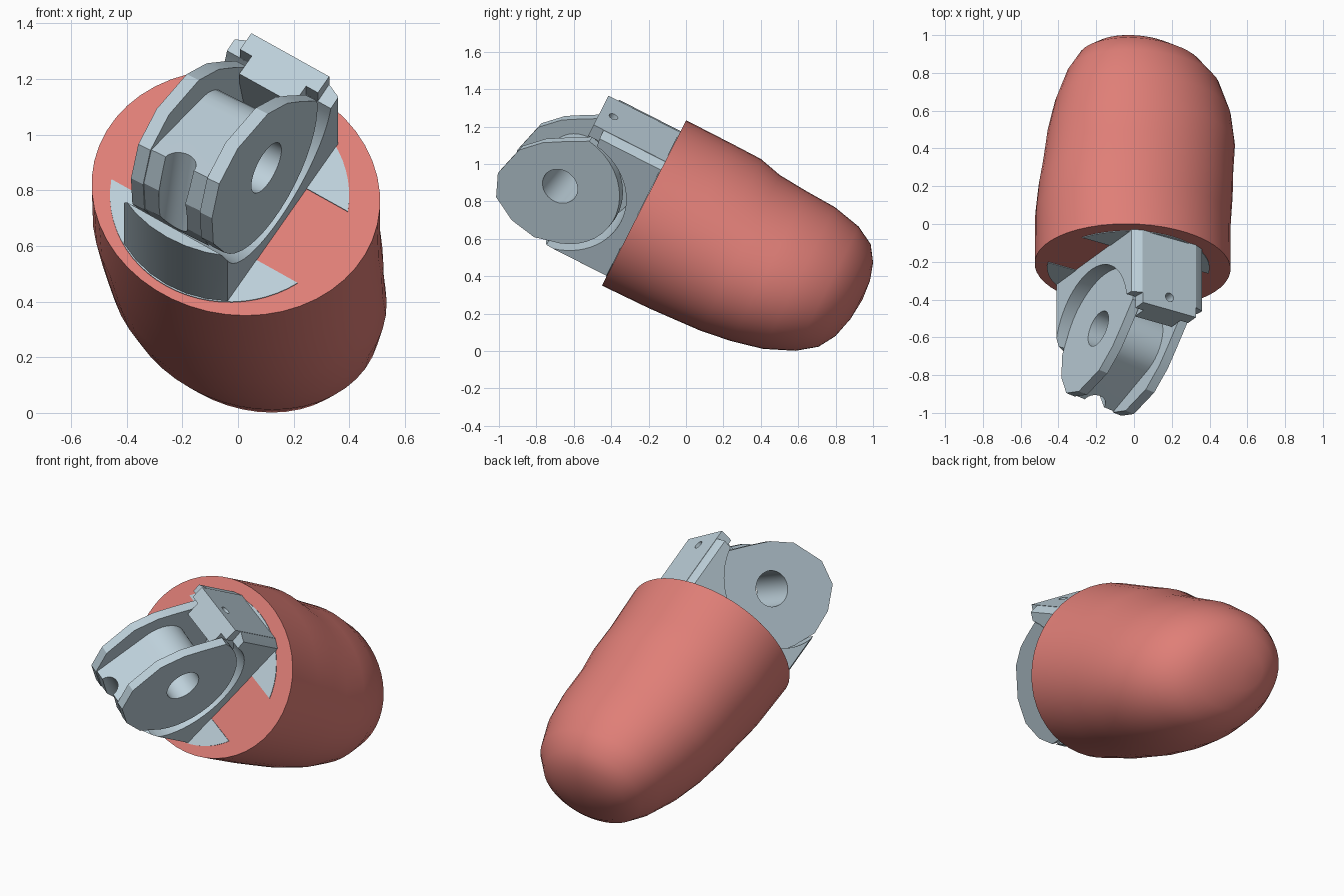
import bpy, bmesh, math
from mathutils import Matrix

cube = bpy.data.objects.get("Cube")
if cube:
    bpy.data.objects.remove(cube)


def material(name, rgb):
    m = bpy.data.materials.new(name)
    m.use_nodes = True
    m.diffuse_color = (*rgb, 1)
    m.node_tree.nodes["Principled BSDF"].inputs["Base Color"].default_value = (*rgb, 1)
    return m


RED = material("soft red", (0.74, 0.21, 0.185))
GREY = material("pale blue grey", (0.51, 0.63, 0.7))

# Frames: shell (y runs to the tip), joint (rolled), wheel (slightly swivelled)
SHELL = Matrix.Translation((0, -0.225, 0.79)) @ Matrix.Rotation(math.radians(-27), 4, 'X')
JOINT = SHELL @ Matrix.Rotation(math.radians(32), 4, 'Y') @ Matrix.Translation((-0.02, 0, -0.025))
WHEEL = JOINT @ Matrix.Translation((0, -0.42, -0.025)) @ Matrix.Rotation(math.radians(-7), 4, 'Z')


def shade(ob, angle):
    bpy.ops.object.select_all(action='DESELECT')
    ob.select_set(True)
    bpy.context.view_layer.objects.active = ob
    bpy.ops.object.shade_smooth_by_angle(angle=math.radians(angle))


def finish(name, bm, frame, mat, smooth):
    bmesh.ops.recalc_face_normals(bm, faces=bm.faces)
    mesh = bpy.data.meshes.new(name)
    bm.to_mesh(mesh)
    bm.free()
    ob = bpy.data.objects.new(name, mesh)
    bpy.context.collection.objects.link(ob)
    ob.matrix_world = frame
    mesh.materials.append(mat)
    shade(ob, smooth)
    return ob


def prism(name, pts, lo, hi, frame, axis='X'):
    """Extrude a 2D profile along one local axis."""
    place = {'X': lambda p, h: (h, p[0], p[1]),
             'Y': lambda p, h: (p[0], h, p[1]),
             'Z': lambda p, h: (p[0], p[1], h)}[axis]
    bm = bmesh.new()
    a, b = [[bm.verts.new(place(p, h)) for p in pts] for h in (lo, hi)]
    bm.faces.new(a)
    bm.faces.new(b)
    for i in range(len(pts)):
        j = (i + 1) % len(pts)
        bm.faces.new((a[i], a[j], b[j], b[i]))
    return finish(name, bm, frame, GREY, 20)


def arc(r, start, end, n, cx=0, cy=0):
    angles = [math.radians(start + (end - start) * i / n) for i in range(n + 1)]
    return [(cx + r * math.cos(t), cy + r * math.sin(t)) for t in angles]


def circle(r, cx=0, cy=0):
    return arc(r, 0, 350, 35, cx, cy)


def rect(x0, x1, y0, y1):
    return [(x0, y0), (x1, y0), (x1, y1), (x0, y1)]


def carve(target, cutter, operation='DIFFERENCE'):
    mod = target.modifiers.new("carve", 'BOOLEAN')
    mod.operation = operation
    mod.solver = 'EXACT'
    mod.object = cutter
    bpy.context.view_layer.update()
    bpy.context.view_layer.objects.active = target
    bpy.ops.object.modifier_apply(modifier=mod.name)
    shade(target, 20)


# Fingertip shell: distance, underside, top, right edge, left edge
sections = [(0, -.494, .498, -.525, .51), (.28, -.488, .497, -.52, .51),
            (.45, -.478, .495, -.5, .52), (.58, -.47, .464, -.48, .52),
            (.75, -.445, .452, -.455, .53), (.92, -.405, .445, -.41, .51),
            (1.08, -.335, .41, -.345, .455), (1.18, -.26, .355, -.28, .37),
            (1.235, -.168, .275, -.21, .27), (1.265, -.05, .18, -.12, .15)]
SIDES = 48
bm = bmesh.new()
rings = []
for t, low, top, right, left in sections:
    ring = []
    for i in range(SIDES):
        ang = math.tau * i / SIDES
        u = (low + top) / 2 + (top - low) / 2 * math.sin(ang)
        x = (left + right) / 2 + (left - right) / 2 * math.cos(ang)
        ring.append(bm.verts.new((x - u * (0.07 + 0.12 * t), t, u)))
    rings.append(ring)
for r0, r1 in zip(rings, rings[1:]):
    for i in range(SIDES):
        j = (i + 1) % SIDES
        bm.faces.new((r0[i], r0[j], r1[j], r1[i]))
bm.faces.new(rings[0])
tip = bm.verts.new((0.0, 1.275, 0.07))
for i in range(SIDES):
    bm.faces.new((rings[-1][i], rings[-1][(i + 1) % SIDES], tip))
finish("fingertip_shell", bm, SHELL, RED, 50)

# Grey insert showing above and below the red cross bar
edge = math.degrees(math.asin(0.17 / 0.43))
for label, turn in (("upper", 0), ("lower", 180)):
    prism(label + "_insert", arc(0.43, edge + turn, 180 - edge + turn, 24),
          -0.004, 0.03, JOINT, 'Y')

# Socket with a round pocket for the wheel, trimmed to a round barrel
pocket = arc(0.36, 80, -80, 28, -0.425, -0.02)
socket = prism("hinge_socket", [(0.03, 0.41), (-0.37, 0.41)] + pocket + [(-0.385, -0.44), (0.03, -0.44)],
               -0.22, 0.22, JOINT)
barrel = prism("barrel_cutter", circle(0.435, 0, 0.01), -0.8, 0.3, JOINT, 'Y')
carve(socket, barrel, 'INTERSECT')

# Stop block over the wheel, with its pin hole
block = prism("stop_block", rect(-0.43, 0.02, 0.335, 0.412), -0.165, 0.165, JOINT)
pin = prism("pin_cutter", circle(0.025, 0, -0.355), 0.3, 0.5, JOINT, 'Z')
carve(block, pin)
carve(socket, pin)
prism("stop_tongue", rect(-0.43, -0.1, 0.25, 0.34), -0.115, 0.115, JOINT)

# Wheel: two flanges with a bevelled front, and a hub with a solid heel between them
axle = prism("axle_cutter", circle(0.1), -0.3, 0.3, WHEEL)
rim = arc(0.34, -75, 85, 18) + [(-0.097, 0.25), (-0.19, 0.18), (-0.285, 0.065), (-0.33, -0.13),
                                (-0.28, -0.265), (-0.15, -0.34), (0, -0.36)]
for side, x in (("left", 0.147), ("right", -0.147)):
    flange = prism(side + "_flange", rim, x - 0.026, x + 0.026, WHEEL)
    carve(flange, axle)
heel = [(0.1, -0.33), (0, -0.355), (-0.15, -0.335), (-0.275, -0.26)]
hub = prism("wheel_hub", arc(0.175, 165, -15, 18) + heel, -0.122, 0.122, WHEEL)
carve(hub, axle)

# Cord groove along the heel
groove = prism("groove_cutter", circle(0.06), -0.3, 0.3,
               WHEEL @ Matrix.Translation((0, -0.13, -0.32))
               @ Matrix.Rotation(math.radians(-112), 4, 'X'), 'Z')
carve(hub, groove)

# Helpers are no longer needed
for helper in (barrel, pin, axle, groove):
    bpy.data.objects.remove(helper)
